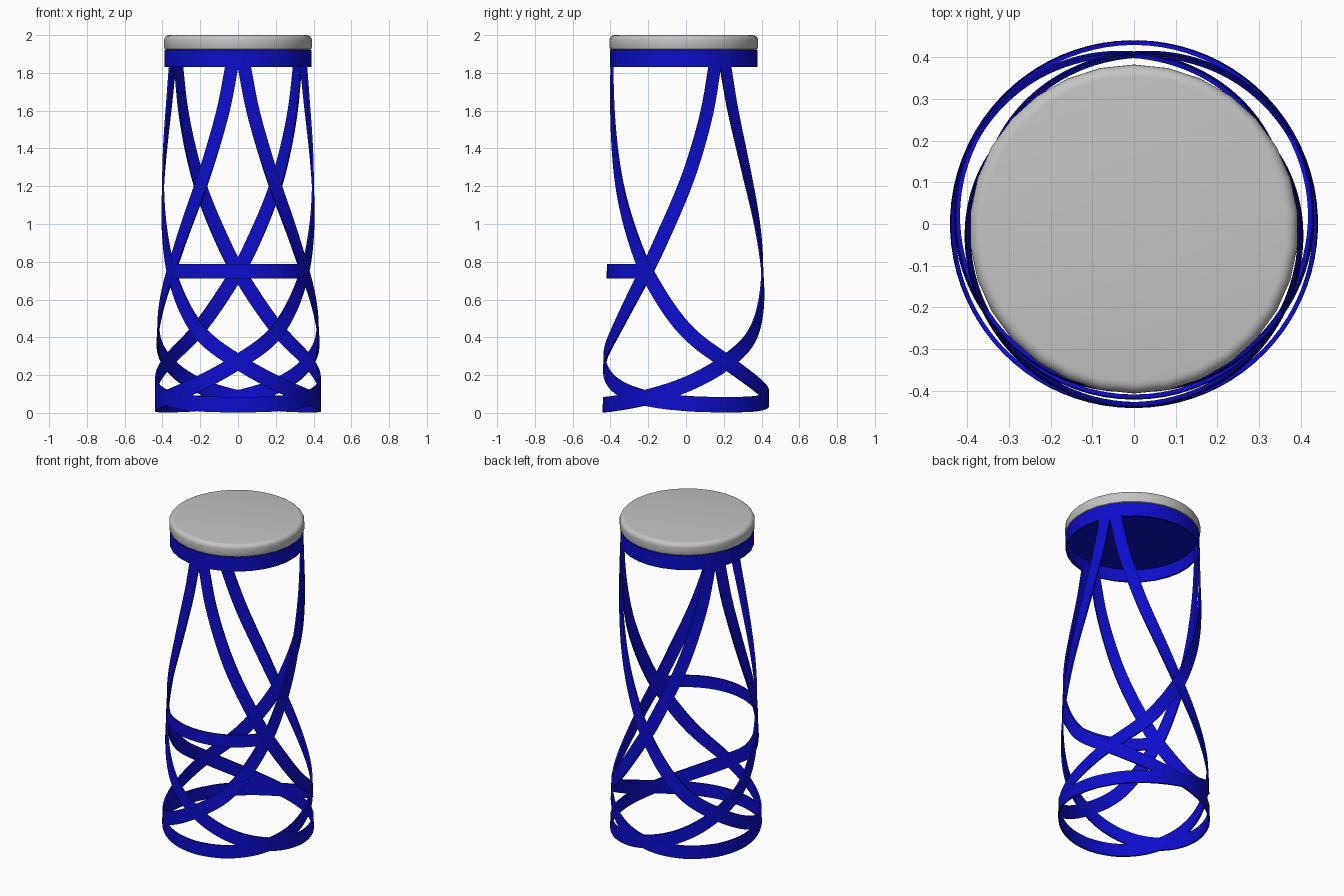
import bpy, bmesh
from math import sin, cos, pi, radians, hypot

if "Cube" in bpy.data.objects:
    bpy.data.objects.remove(bpy.data.objects["Cube"])


def material(name, rgb):
    m = bpy.data.materials.new(name)
    m.use_nodes = True
    m.diffuse_color = (*rgb, 1)
    m.node_tree.nodes["Principled BSDF"].inputs["Base Color"].default_value = (*rgb, 1)
    return m


blue = material("blue steel", (0.004, 0.004, 0.6))
grey = material("grey cushion", (0.55, 0.55, 0.55))


def finish(name, bm, mat):
    bmesh.ops.recalc_face_normals(bm, faces=bm.faces[:])
    me = bpy.data.meshes.new(name)
    bm.to_mesh(me)
    bm.free()
    me.materials.append(mat)
    ob = bpy.data.objects.new(name, me)
    bpy.context.collection.objects.link(ob)
    bpy.ops.object.select_all(action="DESELECT")
    ob.select_set(True)
    bpy.context.view_layer.objects.active = ob
    bpy.ops.object.shade_smooth_by_angle(angle=radians(35))
    return ob


def hermite(keys, t):
    """Smooth value at t through (position, value) keys."""
    def slope(i):
        a, b = keys[max(i - 1, 0)], keys[min(i + 1, len(keys) - 1)]
        return (b[1] - a[1]) / (b[0] - a[0])
    i = 0
    while i < len(keys) - 2 and t > keys[i + 1][0]:
        i += 1
    (x0, y0), (x1, y1) = keys[i], keys[i + 1]
    h = x1 - x0
    u = (t - x0) / h
    return (y0 * (1 + 2 * u) * (1 - u) ** 2 + slope(i) * h * u * (1 - u) ** 2
            + y1 * u * u * (3 - 2 * u) + slope(i + 1) * h * u * u * (u - 1))


RADIUS = [(0, 0.441), (0.25, 0.437), (0.75, 0.415), (1.2, 0.403), (1.9, 0.388)]
DESCENT = [(3, 1.9), (5, 1.83), (11, 1.62), (20, 1.4), (30, 1.2), (45, 0.96), (60, 0.75),
           (90, 0.44), (120, 0.27), (150, 0.15), (180, 0.08), (210, 0.05), (240, 0.042)]
SEAT_Y = -0.012
THICK = 0.01


def on_shell(angle, z, depth):
    """Point on the tapering round body; angle runs from the front towards +x."""
    r = hermite(RADIUS, min(max(z, 0), 1.9)) - depth
    return (r * sin(angle), -r * cos(angle) + SEAT_Y * z / 2, z)


def ribbon(name, path):
    """Flat band wrapped on the body along (angle, z) points."""
    bm = bmesh.new()
    rows = []
    for i, (a, z) in enumerate(path):
        (a0, z0), (a1, z1) = path[max(i - 1, 0)], path[min(i + 1, len(path) - 1)]
        r = hermite(RADIUS, z)
        ds, dz = (a1 - a0) * r, z1 - z0
        length = hypot(ds, dz)
        half = 0.041 - 0.004 * min(z, 1.5)
        na, nz = -dz / length * half / r, ds / length * half
        rows.append([bm.verts.new(on_shell(a + s * na, max(z + s * nz, 0), d))
                     for s, d in ((1, 0), (-1, 0), (-1, THICK), (1, THICK))])
    for p, q in zip(rows, rows[1:]):
        for k in range(4):
            bm.faces.new((p[k], p[(k + 1) % 4], q[(k + 1) % 4], q[k]))
    bm.faces.new(rows[0])
    bm.faces.new(rows[-1])
    return finish(name, bm, blue)


def lathe(name, profile, mat, sides=30):
    """Revolve a closed (radius, z) outline about the seat axis."""
    bm = bmesh.new()
    vs = [bm.verts.new((0, -r, z)) for r, z in profile]
    es = [bm.edges.new(pair) for pair in zip(vs, vs[1:])]
    bmesh.ops.spin(bm, geom=vs + es, axis=(0, 0, 1), cent=(0, 0, 0),
                   angle=2 * pi, steps=sides, use_merge=True)
    bmesh.ops.remove_doubles(bm, verts=bm.verts[:], dist=1e-5)
    bmesh.ops.translate(bm, verts=bm.verts[:], vec=(0, SEAT_Y, 0))
    return finish(name, bm, mat)


# Six spiral legs: a mirrored pair from each of three points under the seat
STEPS = 72
for leg, place in enumerate(("front", "back_left", "back_right")):
    for side, hand in ((1, "left"), (-1, "right")):
        path = []
        for i in range(STEPS + 1):
            turn = 3 + 237 * (i / STEPS) ** 1.4
            path.append((radians(120 * leg + side * turn), hermite(DESCENT, turn)))
        ribbon(f"{place}_leg_{hand}_turn", path)

# Footrest band across the front
ribbon("footrest", [(radians(a), 0.75) for a in range(-60, 61, 5)])

# Seat ring with a recessed plate, and the rounded cushion
lathe("seat_ring", [(0, 1.92), (0.39, 1.92), (0.39, 1.83), (0.38, 1.83),
                    (0.38, 1.91), (0, 1.91)], blue)

BEVEL = 0.028
cushion = [(0, 1.92), (0.38, 1.92), (0.39, 1.926), (0.394, 1.938)]
for i in range(6):
    t = pi / 2 * i / 5
    cushion.append((0.394 - BEVEL * (1 - cos(t)), 2 - BEVEL * (1 - sin(t))))
cushion.append((0, 2))
lathe("seat_cushion", cushion, grey)
